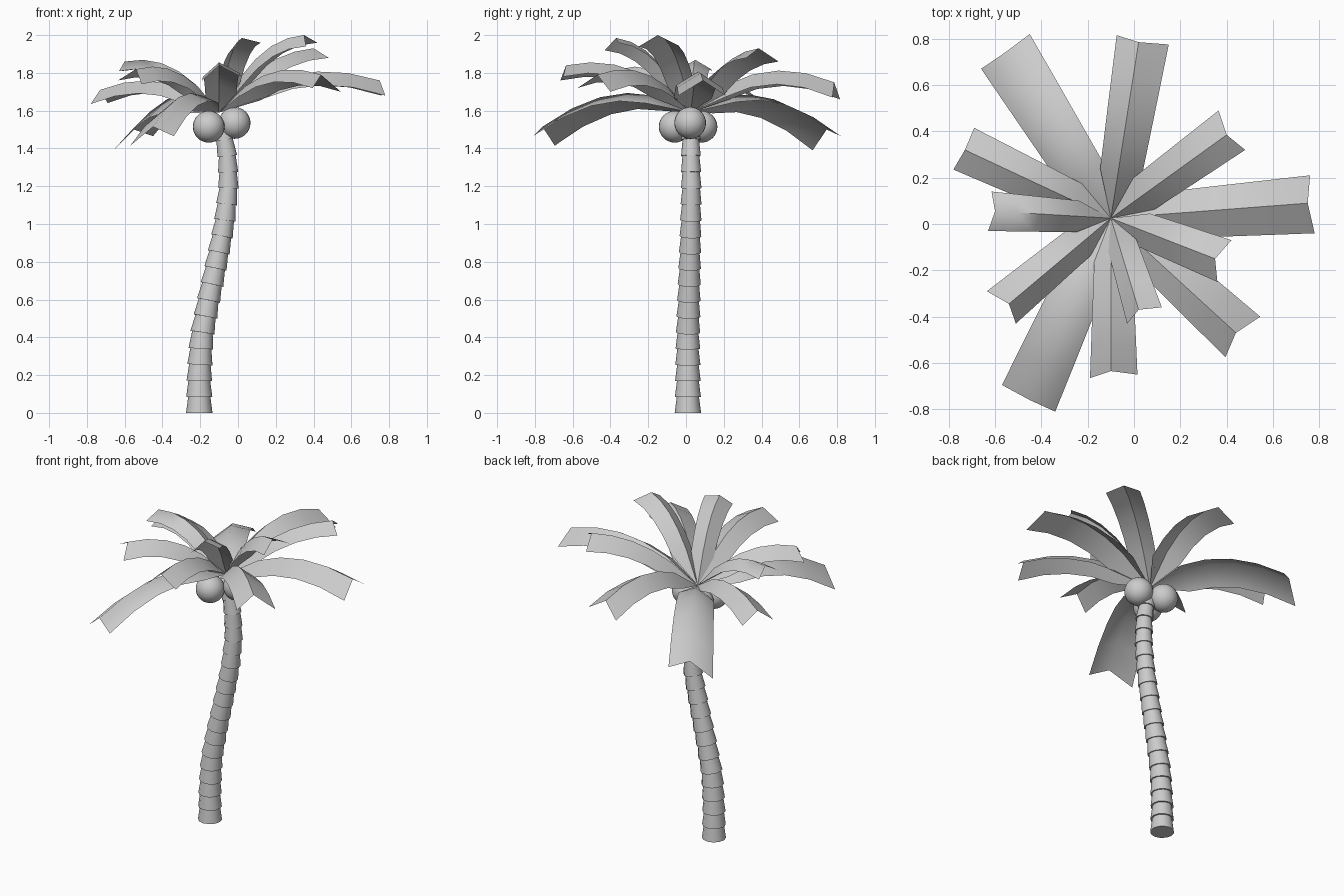
import bpy, math
from mathutils import Vector, Quaternion

if "Cube" in bpy.data.objects:
    bpy.data.objects.remove(bpy.data.objects["Cube"])

def make_object(name, verts, faces, angle):
    mesh = bpy.data.meshes.new(name)
    mesh.from_pydata(verts, [], faces)
    mesh.update()
    ob = bpy.data.objects.new(name, mesh)
    bpy.context.collection.objects.link(ob)
    bpy.ops.object.select_all(action='DESELECT')
    ob.select_set(True)
    bpy.context.view_layer.objects.active = ob
    bpy.ops.object.shade_smooth_by_angle(angle=math.radians(angle))
    return ob

# Trunk: stacked tapered collars following a leaning S-shaped path
PATH = [(-.205, .01, 0), (-.205, .01, .2), (-.193, .01, .4), (-.155, .015, .6),
        (-.112, .02, .8), (-.072, .025, 1), (-.05, .028, 1.2), (-.055, .026, 1.35),
        (-.085, .025, 1.53)]

def path_at(z):
    for a, b in zip(PATH, PATH[1:]):
        if z <= b[2] + 1e-6:
            break
    return Vector(a).lerp(Vector(b), (z - a[2]) / (b[2] - a[2]))

SIDES, COLLARS, HEIGHT = 12, 18, 1.53
verts, faces = [], []

def add_ring(z, radius):
    d = path_at(min(z + .05, HEIGHT)) - path_at(max(z - .05, 0))
    turn = Vector((0, 0, 1)).rotation_difference(d) if z > 0 else Quaternion()
    for k in range(SIDES):
        a = 2 * math.pi * k / SIDES
        verts.append(path_at(z) + turn @ Vector((math.cos(a), math.sin(a), 0)) * radius)

for i in range(COLLARS):
    r = .07 - .019 * i / (COLLARS - 1)
    add_ring(HEIGHT * i / COLLARS, r)
    add_ring(HEIGHT * (i + 1) / COLLARS, r * .84)
for j in range(2 * COLLARS - 1):
    for k in range(SIDES):
        n = (k + 1) % SIDES
        faces.append((j * SIDES + k, j * SIDES + n, (j + 1) * SIDES + n, (j + 1) * SIDES + k))
faces.append(tuple(reversed(range(SIDES))))
faces.append(tuple(range(len(verts) - SIDES, len(verts))))
make_object("trunk", verts, faces, 40)

# Fronds: arched strips with a raised midrib, pointed at the crown
CROWN = Vector((-.1, .025, 1.59))

def frond(name, left, mid, right, arch):
    left, mid, right = Vector(left), Vector(mid), Vector(right)
    ctrl = CROWN.lerp(mid, .45)
    ctrl.z = arch
    verts, faces, steps = [CROWN], [(0, 3, 2), (0, 2, 1)], 5
    for i in range(1, steps + 1):
        t = .27 + .73 * (i - 1) / (steps - 1)
        c = CROWN * (1 - t) ** 2 + ctrl * (2 * t * (1 - t)) + mid * t * t
        w = .8 + .2 * (i - 1) / (steps - 1)
        verts += [c + (left - mid) * w, c, c + (right - mid) * w]
    for i in range(steps - 1):
        for k in (1, 2):
            a = 3 * i + k
            faces.append((a, a + 1, a + 4, a + 3))
    make_object(name, verts, faces, 60)

# Tip left corner, tip middle, tip right corner, arch height
FRONDS = [
    ((.76, .21, 1.68), (.75, .09, 1.76), (.78, -.04, 1.68), 1.91),
    ((.365, .49, 1.86), (.40, .385, 1.93), (.48, .32, 1.88), 1.91),
    ((.42, -.07, 1.96), (.35, -.15, 2.0), (.36, -.25, 1.94), 1.99),
    ((.545, -.40, 1.70), (.44, -.47, 1.79), (.395, -.575, 1.72), 1.90),
    ((.12, -.36, 1.96), (.02, -.37, 1.985), (-.03, -.43, 1.92), 1.96),
    ((.015, -.65, 1.78), (-.10, -.635, 1.84), (-.19, -.665, 1.76), 1.92),
    ((-.34, -.81, 1.465), (-.45, -.76, 1.515), (-.57, -.695, 1.415), 1.83),
    ((-.51, -.43, 1.74), (-.54, -.345, 1.82), (-.635, -.29, 1.76), 1.89),
    ((-.63, -.03, 1.81), (-.60, .055, 1.86), (-.615, .14, 1.81), 1.92),
    ((-.78, .235, 1.635), (-.73, .32, 1.71), (-.69, .415, 1.64), 1.85),
    ((-.66, .67, 1.39), (-.55, .745, 1.50), (-.45, .82, 1.465), 1.82),
    ((-.075, .815, 1.66), (.02, .785, 1.75), (.15, .775, 1.67), 1.93),
]
for i, f in enumerate(FRONDS):
    frond(f"frond_{i + 1}", *f)

# Coconuts clustered under the crown
for i, (x, y, z) in enumerate([(-.155, -.06, 1.515), (-.155, .082, 1.515), (-.018, .022, 1.535)]):
    bpy.ops.mesh.primitive_uv_sphere_add(segments=24, ring_count=16, radius=.084, location=(x, y, z))
    bpy.context.object.name = f"coconut_{i + 1}"
    bpy.ops.object.shade_smooth()
